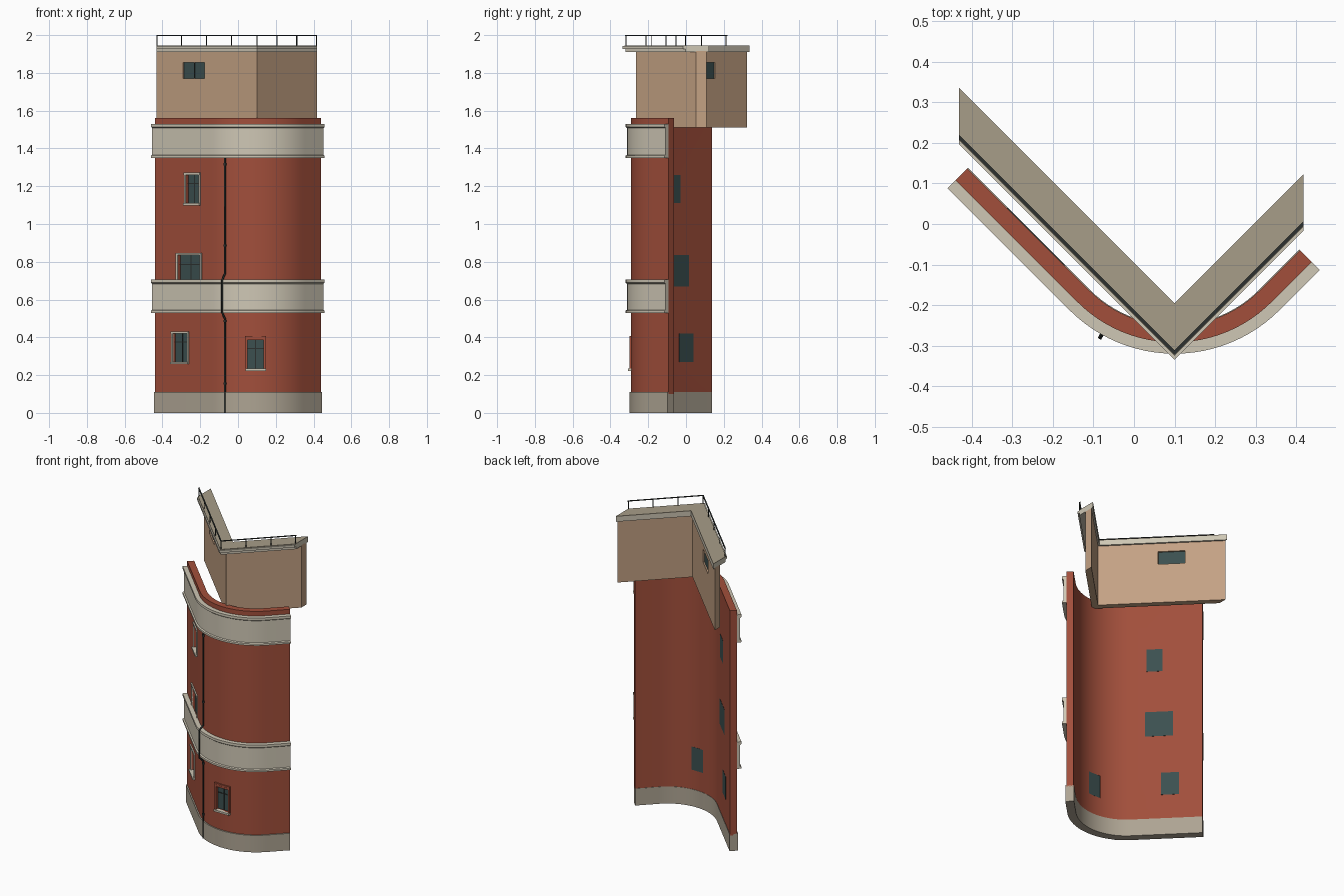
import bpy, bmesh, math
from mathutils import Vector, Matrix

cube = bpy.data.objects.get("Cube")
if cube:
    bpy.data.objects.remove(cube, do_unlink=True)


def material(name, rgb):
    m = bpy.data.materials.new(name)
    m.use_nodes = True
    m.diffuse_color = (*rgb, 1)
    m.node_tree.nodes["Principled BSDF"].inputs["Base Color"].default_value = (*rgb, 1)
    return m


RED = material("brick red", (0.36, 0.078, 0.044))
CREAM = material("cream stone", (0.62, 0.57, 0.46))
PLINTH = material("grey stone", (0.42, 0.37, 0.29))
TAN = material("tan plaster", (0.55, 0.36, 0.23))
ROOF = material("roof grey", (0.39, 0.34, 0.25))
GLASS = material("slate glass", (0.045, 0.08, 0.08))
METAL = material("dark metal", (0.025, 0.03, 0.028))

CENTRE = Vector((0.1, 0.046))
LEFT_N = Vector((-1, -1)).normalized()
RIGHT_N = Vector((1, -1)).normalized()
WALL_OUT, WALL_IN = 0.338, 0.297


def curved_path(r):
    """Two straight arms joined by a quarter circle of radius r."""
    pts = [CENTRE + r * LEFT_N - 0.426 * RIGHT_N]
    for i in range(25):
        a = math.radians(225 + 90 * i / 24)
        pts.append(CENTRE + r * Vector((math.cos(a), math.sin(a))))
    return pts + [CENTRE + r * RIGHT_N - 0.141 * LEFT_N]


def vee_path(offset):
    """Right-angled plan with both ends cut square to x."""
    return [Vector((x, offset + abs(x - 0.1))) for x in (-0.432, 0.1, 0.418)]


def finish(name, bm, mat, smooth=False):
    bmesh.ops.recalc_face_normals(bm, faces=bm.faces)
    me = bpy.data.meshes.new(name)
    bm.to_mesh(me)
    bm.free()
    me.materials.append(mat)
    ob = bpy.data.objects.new(name, me)
    bpy.context.collection.objects.link(ob)
    if smooth:
        shade(ob)
    return ob


def activate(ob):
    bpy.ops.object.select_all(action='DESELECT')
    ob.select_set(True)
    bpy.context.view_layer.objects.active = ob


def shade(ob):
    activate(ob)
    bpy.ops.object.shade_smooth_by_angle(angle=math.radians(25))


def sweep(name, path, profile, mat, smooth=False):
    """Sweep a closed profile of (offset, z) along a path and cap its ends."""
    bm = bmesh.new()
    rows = [[bm.verts.new((*p, z)) for p in path(o)] for o, z in profile]
    for a, b in zip(rows, rows[1:] + rows[:1]):
        for i in range(len(a) - 1):
            bm.faces.new((a[i], a[i + 1], b[i + 1], b[i]))
    for end in (0, -1):
        bm.faces.new([row[end] for row in rows])
    return finish(name, bm, mat, smooth)


def rect(a, b, z0, z1):
    return [(a, z0), (b, z0), (b, z1), (a, z1)]


def block(name, origin, normal, u0, u1, z0, z1, d0, d1, mat):
    """Box on a wall face: u runs along the face, d out from it."""
    n = Vector((*normal, 0)).normalized()
    t = Vector((-n.y, n.x, 0))
    pos = Vector((*origin, 0)) + t * (u0 + u1) / 2 + n * (d0 + d1) / 2
    pos.z = (z0 + z1) / 2
    rot = Matrix((t, n, Vector((0, 0, 1)))).transposed().to_4x4()
    size = Matrix.Diagonal((u1 - u0, d1 - d0, z1 - z0, 1))
    bm = bmesh.new()
    bmesh.ops.create_cube(bm, size=1, matrix=Matrix.Translation(pos) @ rot @ size)
    return finish(name, bm, mat)


def tube(name, points, radius, mat):
    cu = bpy.data.curves.new(name, 'CURVE')
    cu.dimensions = '3D'
    cu.bevel_depth, cu.bevel_resolution, cu.use_fill_caps = radius, 1, True
    sp = cu.splines.new('POLY')
    sp.points.add(len(points) - 1)
    for p, co in zip(sp.points, points):
        p.co = (*co, 1)
    cu.materials.append(mat)
    ob = bpy.data.objects.new(name, cu)
    bpy.context.collection.objects.link(ob)
    return ob


def window(name, wall, origin, normal, width, z0, z1, front, back, bars):
    """Cut an opening, then fit its pane and glazing bars."""
    h = width / 2
    cutter = block("cutter", origin, normal, -h, h, z0, z1, -0.1, 0.05, RED)
    cutter.hide_render = True
    activate(wall)
    mod = wall.modifiers.new("opening", 'BOOLEAN')
    mod.operation, mod.solver, mod.object = 'DIFFERENCE', 'EXACT', cutter
    bpy.ops.object.modifier_apply(modifier=mod.name)
    bpy.data.objects.remove(cutter, do_unlink=True)
    block(name + "_pane", origin, normal, -h, h, z0, z1, -back, -front, GLASS)
    f = -front
    block(name + "_mullion", origin, normal, -0.003, 0.003, z0, z1, f, f + 0.003, METAL)
    if bars:
        zt = z0 + 0.68 * (z1 - z0)
        block(name + "_transom", origin, normal, -h, h, zt, zt + 0.006, f, f + 0.003, METAL)


def surround(name, origin, normal, width, z0, z1, mat, sill_mat):
    h, e = width / 2, 0.012
    for side, a, b in (("left", h, h + e), ("right", -h - e, -h)):
        block(f"{name}_{side}_jamb", origin, normal, a, b, z0, z1, -0.005, 0.006, mat)
    block(name + "_lintel", origin, normal, -h - e, h + e, z1, z1 + e, -0.005, 0.008, mat)
    block(name + "_sill", origin, normal, -h - e, h + e, z0 - e, z0, -0.01, 0.014, sill_mat)


# Curved brick wall, plinth and stone bands
wall = sweep("brick_wall", curved_path, rect(WALL_IN, WALL_OUT, 0.1, 1.56), RED)
sweep("plinth", curved_path, rect(WALL_IN - 0.002, 0.346, 0, 0.11), PLINTH, True)
for label, z0, z1 in (("lower", 0.53, 0.705), ("upper", 1.35, 1.53)):
    body, lip = 0.358, 0.366
    profile = [(WALL_OUT, z0), (lip, z0), (lip, z0 + 0.012), (body, z0 + 0.016),
               (body, z1 - 0.022), (lip, z1 - 0.016), (lip, z1), (WALL_OUT, z1)]
    sweep(label + "_band", curved_path, profile, CREAM, True)

# Windows of the straight arm
face_sum = CENTRE.x + CENTRE.y - WALL_OUT * math.sqrt(2)
for label, x0, x1, z0, z1 in (("ground", -0.342, -0.267, 0.27, 0.42),
                              ("middle", -0.317, -0.2, 0.67, 0.835),
                              ("upper", -0.274, -0.206, 1.11, 1.26)):
    x = (x0 + x1) / 2
    origin, width = (x, face_sum - x), (x1 - x0) * math.sqrt(2)
    window(label + "_window", wall, origin, LEFT_N, width, z0, z1, 0.016, 0.042, True)
    surround(label + "_window", origin, LEFT_N, width, z0, z1, CREAM, CREAM)

# Window in the rounded corner
origin, normal = (0.093, CENTRE.y - WALL_OUT), Vector((0, -1))
window("corner_window", wall, origin, normal, 0.085, 0.235, 0.385, 0.016, 0.042, True)
surround("corner_window", origin, normal, 0.085, 0.235, 0.385, RED, CREAM)
block("corner_window_head", origin, normal, -0.055, 0.055, 0.385, 0.407, -0.01, 0.007, RED)
shade(wall)

# Angular top storey
storey = sweep("top_storey", vee_path, rect(-0.265, -0.21, 1.51, 1.915), TAN)
window("top_window", storey, (-0.235, 0.07), LEFT_N, 0.16, 1.77, 1.855, 0.008, 0.03, False)

# Roof slab with stepped edge and grey covering
sweep("roof_slab", vee_path, [(-0.32, 1.91), (-0.195, 1.91), (-0.195, 1.942),
      (-0.335, 1.942), (-0.335, 1.927), (-0.32, 1.927)], CREAM)
sweep("roof_cover", vee_path, rect(-0.325, -0.195, 1.942, 1.946), ROOF)

# Railing along the front edge
sweep("railing_bar", vee_path, rect(-0.323, -0.312, 1.996, 2.0), METAL)
for i, x in enumerate((-0.429, -0.3, -0.166, -0.034, 0.1, 0.206, 0.311, 0.415)):
    y = abs(x - 0.1) - 0.318
    tube(f"railing_post_{i}", [(x, y, 1.94), (x, y, 1.998)], 0.003, METAL)

# Drainpipe stepping out around the lower band
out = Vector((-0.49, -0.87)).normalized()


def pipe_point(r, z):
    return (*(CENTRE + out * r), z)


tube("drainpipe", [pipe_point(r, z) for r, z in (
    (0.346, 0), (0.346, 0.5), (0.374, 0.53), (0.374, 0.705), (0.346, 0.735), (0.346, 1.355))],
    0.0055, METAL)
for i, z in enumerate((0.15, 0.48, 0.88, 1.31)):
    tube(f"pipe_clip_{i}", [pipe_point(0.346, z), pipe_point(0.346, z + 0.012)], 0.008, METAL)
